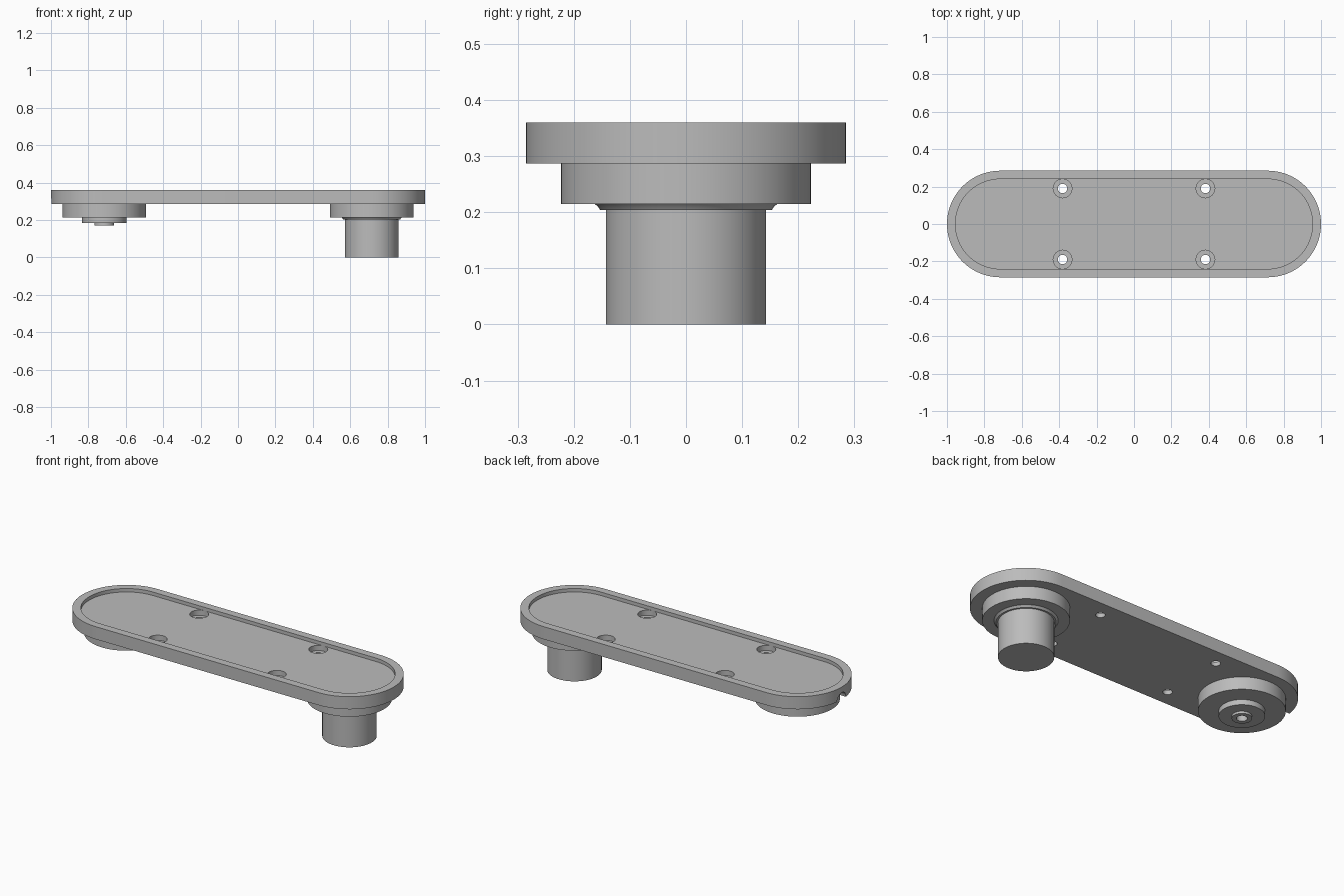
import bpy, bmesh, math
from mathutils import Vector, Matrix

cube = bpy.data.objects.get("Cube")
if cube:
    bpy.data.objects.remove(cube, do_unlink=True)

END_X = 0.715          # centre of each rounded end
UNDERSIDE, TOP, FLOOR = 0.287, 0.36, 0.34

grey = bpy.data.materials.new("plain grey")
grey.use_nodes = True
grey.diffuse_color = (0.5, 0.5, 0.5, 1)
grey.node_tree.nodes["Principled BSDF"].inputs["Base Color"].default_value = (0.5, 0.5, 0.5, 1)


def finish(bm, name):
    """Turn a bmesh into a named grey object."""
    bmesh.ops.recalc_face_normals(bm, faces=bm.faces)
    mesh = bpy.data.meshes.new(name)
    bm.to_mesh(mesh)
    bm.free()
    mesh.materials.append(grey)
    obj = bpy.data.objects.new(name, mesh)
    bpy.context.collection.objects.link(obj)
    return obj


def select(obj):
    bpy.ops.object.select_all(action='DESELECT')
    obj.select_set(True)
    bpy.context.view_layer.objects.active = obj


def stadium(name, radius, low, high, steps=40):
    """Long slab with two half-round ends."""
    bm = bmesh.new()
    ring = []
    for side in (1, -1):
        for i in range(steps + 1):
            a = math.pi * (i / steps - 0.5)
            ring.append(bm.verts.new((side * (END_X + radius * math.cos(a)),
                                      side * radius * math.sin(a), low)))
    face = bm.faces.new(ring)
    top = bmesh.ops.extrude_face_region(bm, geom=[face])["geom"]
    bmesh.ops.translate(bm, vec=(0, 0, high - low),
                        verts=[v for v in top if isinstance(v, bmesh.types.BMVert)])
    return finish(bm, name)


def lathe(name, profile, x, steps=72):
    """Spin a radius/height profile around an upright axis at x."""
    bm = bmesh.new()
    verts = [bm.verts.new((r, 0, z)) for r, z in profile]
    edges = [bm.edges.new(pair) for pair in zip(verts, verts[1:])]
    bmesh.ops.spin(bm, geom=verts + edges, cent=(0, 0, 0), axis=(0, 0, 1),
                   angle=math.tau, steps=steps, use_duplicate=False)
    bmesh.ops.remove_doubles(bm, verts=bm.verts, dist=0.0001)
    bmesh.ops.translate(bm, vec=(x, 0, 0), verts=bm.verts)
    return finish(bm, name)


def rod(name, radius, length, centre, turn=Matrix()):
    bm = bmesh.new()
    bmesh.ops.create_cone(bm, cap_ends=True, segments=32, radius1=radius, radius2=radius,
                          depth=length, matrix=Matrix.Translation(Vector(centre)) @ turn)
    return finish(bm, name)


def cut(target, cutter):
    """Subtract the cutter for good and discard it."""
    cutter.hide_render = True
    mod = target.modifiers.new("cut", 'BOOLEAN')
    mod.operation, mod.solver, mod.object = 'DIFFERENCE', 'EXACT', cutter
    select(target)
    bpy.ops.object.modifier_apply(modifier=mod.name)
    bpy.data.objects.remove(cutter, do_unlink=True)


# Plate with a shallow tray in its top
plate = stadium("plate", 0.285, UNDERSIDE, TOP)
cut(plate, stadium("tray_cutter", 0.24, FLOOR, TOP + 0.1))

# Four counterbored screw holes
for x in (-0.382, 0.382):
    for y in (-0.19, 0.19):
        cut(plate, rod("bore_cutter", 0.05, 0.1, (x, y, 0.31 + 0.05)))
        cut(plate, rod("hole_cutter", 0.025, 0.3, (x, y, 0.31)))

# Half-round notch in the lower edge of one end
cut(plate, rod("notch_cutter", 0.04, 0.2, (-1.03, 0, UNDERSIDE),
               Matrix.Rotation(math.pi / 2, 4, 'Y')))

# Short stepped hub with a blind centre hole
short_hub = lathe("short_hub", [
    (0, 0.325), (0.223, 0.325), (0.223, 0.215), (0.118, 0.215), (0.118, 0.185),
    (0.052, 0.185), (0.052, 0.172), (0.028, 0.172), (0.028, 0.25), (0, 0.25)], -END_X)

# Wide hub with a flared collar and a long post
post_hub = lathe("post_hub", [
    (0, 0.325), (0.223, 0.325), (0.223, 0.215), (0.163, 0.215), (0.157, 0.21),
    (0.153, 0.204), (0.143, 0.204), (0.143, 0), (0, 0)], END_X)

for part in (plate, short_hub, post_hub):
    select(part)
    bpy.ops.object.shade_smooth_by_angle(angle=math.radians(25))
